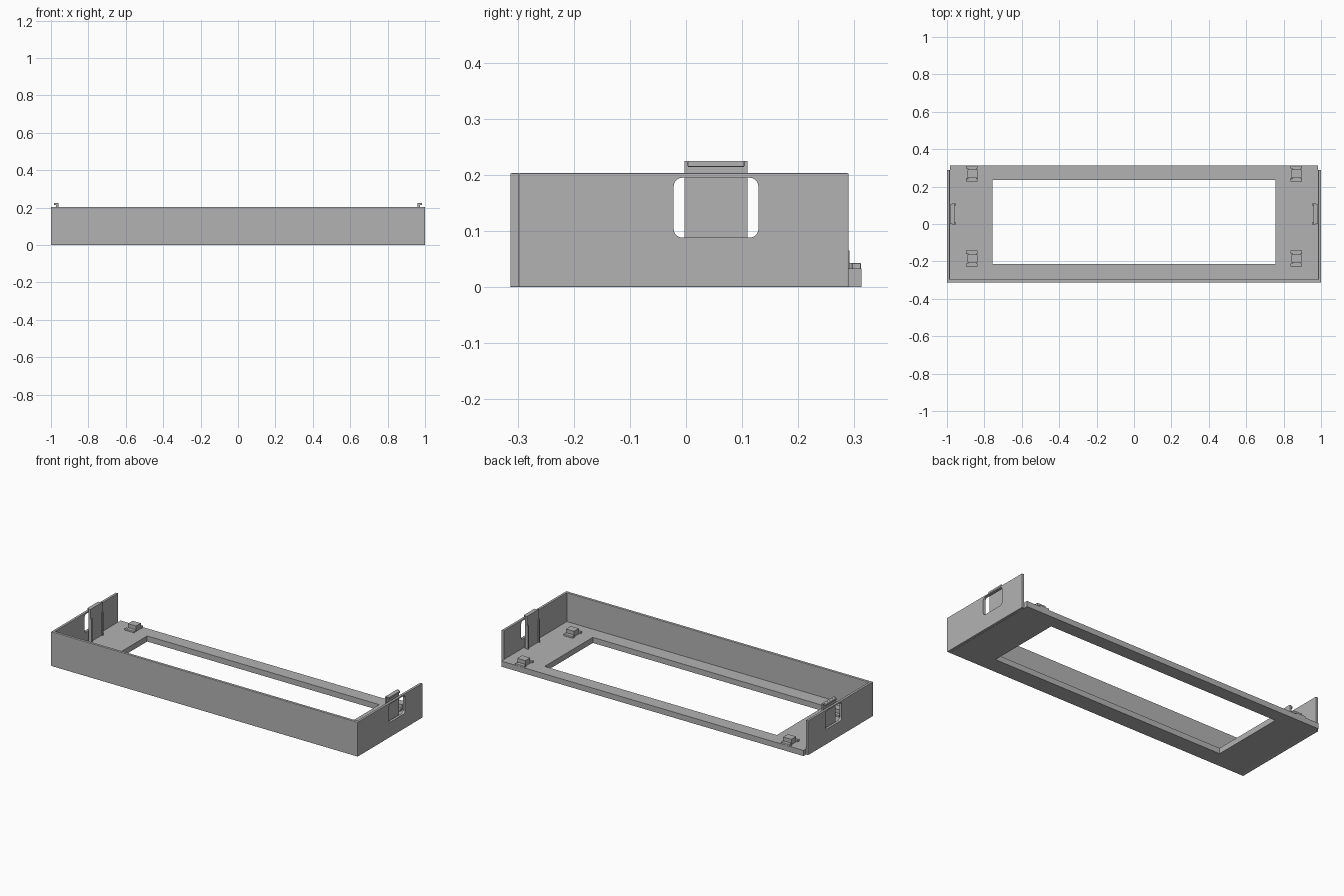
import bpy, bmesh, math
from mathutils import Vector

if "Cube" in bpy.data.objects:
    bpy.data.objects.remove(bpy.data.objects["Cube"])

grey = bpy.data.materials.new("plain grey")
grey.diffuse_color = (0.45, 0.45, 0.45, 1)
grey.use_nodes = True
grey.node_tree.nodes["Principled BSDF"].inputs["Base Color"].default_value = grey.diffuse_color


def finish(name, bm):
    bmesh.ops.recalc_face_normals(bm, faces=bm.faces)
    mesh = bpy.data.meshes.new(name)
    bm.to_mesh(mesh)
    bm.free()
    mesh.materials.append(grey)
    ob = bpy.data.objects.new(name, mesh)
    bpy.context.collection.objects.link(ob)
    return ob


def box(name, x, y, z, bevel=0):
    """Box from (min, max) ranges."""
    bm = bmesh.new()
    bmesh.ops.create_cube(bm, size=1)
    for v in bm.verts:
        v.co = Vector([(r[0] + r[1]) / 2 + c * (r[1] - r[0])
                       for c, r in zip(v.co, (x, y, z))])
    if bevel:
        bmesh.ops.bevel(bm, geom=bm.edges[:], offset=bevel, segments=2,
                        profile=0.5, affect='EDGES')
    return finish(name, bm)


def span(side, a, b):
    """Mirror an x range to the chosen side."""
    return tuple(sorted((side * a, side * b)))


def rounded_cutter(name, x, y, z, r):
    """Prism along x with a rounded rectangle section."""
    bm = bmesh.new()
    ring = []
    for cy, cz, start in ((y[1] - r, z[1] - r, 0), (y[0] + r, z[1] - r, 90),
                          (y[0] + r, z[0] + r, 180), (y[1] - r, z[0] + r, 270)):
        for i in range(7):
            a = math.radians(start + 15 * i)
            ring.append(bm.verts.new((x[0], cy + r * math.cos(a), cz + r * math.sin(a))))
    face = bm.faces.new(ring)
    out = bmesh.ops.extrude_face_region(bm, geom=[face])
    moved = [g for g in out["geom"] if isinstance(g, bmesh.types.BMVert)]
    bmesh.ops.translate(bm, verts=moved, vec=(x[1] - x[0], 0, 0))
    ob = finish(name, bm)
    ob.hide_render = True
    ob.hide_viewport = True
    return ob


# Base frame with a rectangular opening
TOP = 0.033
bm = bmesh.new()
outer = [(-0.985, -0.3), (0.985, -0.3), (0.985, 0.313), (-0.985, 0.313)]
inner = [(-0.757, -0.213), (0.757, -0.213), (0.757, 0.235), (-0.757, 0.235)]
rings = [[bm.verts.new((px, py, z)) for px, py in loop]
         for z in (0, TOP) for loop in (outer, inner)]
lo_out, lo_in, hi_out, hi_in = rings
for i in range(4):
    j = (i + 1) % 4
    for a, b in ((lo_out, lo_in), (hi_out, hi_in), (lo_out, hi_out), (lo_in, hi_in)):
        bm.faces.new((a[i], a[j], b[j], b[i]))
finish("base_frame", bm)

# Front wall
box("front_wall", (-1, 1), (-0.313, -0.297), (0, 0.203), 0.002)

for side, label in ((-1, "left"), (1, "right")):
    # Side wall with a rounded window
    wall = box(label + "_wall", span(side, 0.985, 1), (-0.299, 0.29), (0, 0.203), 0.002)
    cutter = rounded_cutter(label + "_window_cutter", span(side, 0.95, 1.05),
                            (-0.022, 0.129), (0.088, 0.195), 0.016)
    cut = wall.modifiers.new("window", 'BOOLEAN')
    cut.object = cutter
    cut.operation = 'DIFFERENCE'
    cut.solver = 'EXACT'

    # Spring latch standing inside the window, with an outward hook on top
    latch_y = (-0.003, 0.11)
    box(label + "_latch_panel", span(side, 0.961, 0.972), latch_y, (TOP - 0.005, 0.225))
    box(label + "_latch_hook", span(side, 0.971, 0.985), (0.003, 0.104), (0.214, 0.225), 0.002)
    for y in (-0.003, 0.1):
        box(label + "_latch_rib", span(side, 0.953, 0.962), (y, y + 0.01), (TOP - 0.005, 0.17))

    # Small clips on the base: low feet joined by a taller block
    for cy in (0.269, -0.184):
        cx = side * 0.867
        for s in (-1, 1):
            fy = cy + s * 0.035
            box(label + "_clip_foot", (cx - 0.031, cx + 0.031),
                (fy - 0.008, fy + 0.008), (TOP - 0.005, 0.043), 0.002)
        box(label + "_clip_web", (cx - 0.02, cx + 0.025),
            (cy - 0.03, cy + 0.03), (TOP - 0.005, 0.043))
        box(label + "_clip_block", (cx - 0.024, cx + 0.029),
            (cy - 0.022, cy + 0.022), (TOP - 0.005, 0.065))
